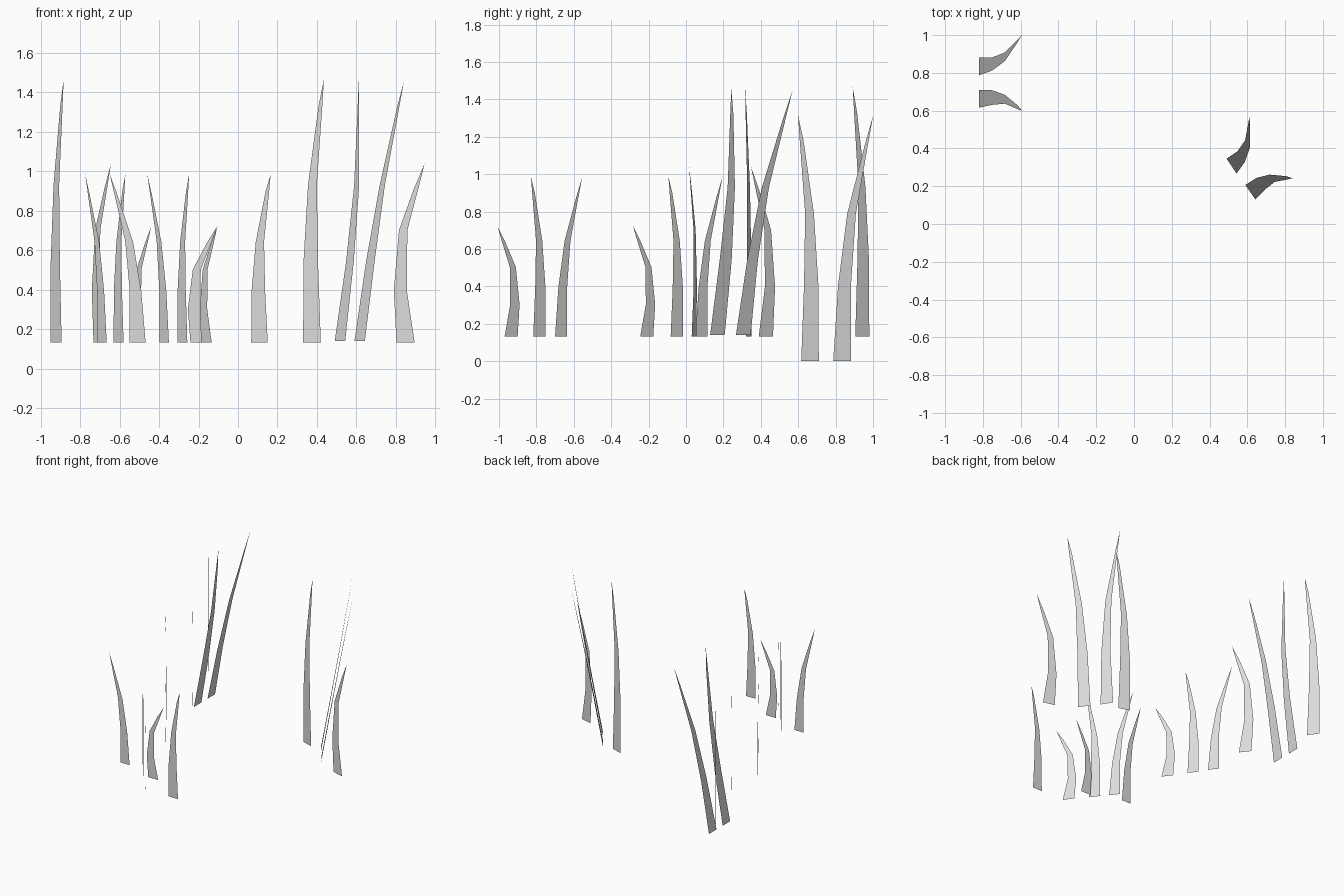
import bpy
import math
from mathutils import Vector

cube = bpy.data.objects.get("Cube")
if cube:
    bpy.data.objects.remove(cube, do_unlink=True)

# One plain grey for every blade
grey = bpy.data.materials.new("plain_grey")
grey.use_nodes = True
grey.diffuse_color = (0.71, 0.71, 0.71, 1)
grey.node_tree.nodes["Principled BSDF"].inputs["Base Color"].default_value = (0.71, 0.71, 0.71, 1)

# Blade outlines: (height, trailing edge, leading edge), closed by a tip (height, offset)
STRAIGHT = ([(0, 0, .094), (.41, .002, .079), (.8, .026, .073), (1.2, .082, .102)], (1.335, .111))
LEANING = ([(0, 0, .095), (.41, .026, .095), (.8, .075, .121), (1.17, .168, .185)], (1.335, .214))
CURLED = ([(0, 0, .095), (.265, -.014, .054), (.57, .013, .057), (.78, .091, .114)], (.907, .147))


def blade(name, shape, corner, heading, base=.132, tilt=0, wide=1, tall=1):
    """Flat blade growing from its trailing corner, widening along the heading."""
    a, t = math.radians(heading), math.radians(tilt)
    along = Vector((math.cos(a), math.sin(a), 0)) * wide
    side = Vector((-math.sin(a), math.cos(a), 0))
    up = (side * math.sin(t) + Vector((0, 0, math.cos(t)))) * tall
    origin = Vector((*corner, base))
    rows, (tip_height, tip_offset) = shape
    verts = []
    for height, trailing, leading in rows:
        for offset in (trailing, leading):
            verts.append(origin + along * offset + up * height)
    verts.append(origin + along * tip_offset + up * tip_height)
    faces = [(i, i + 1, i + 3, i + 2) for i in range(0, len(verts) - 3, 2)]
    tip = len(verts) - 1
    faces.append((tip - 2, tip - 1, tip))
    mesh = bpy.data.meshes.new(name)
    mesh.from_pydata(verts, [], faces)
    mesh.materials.append(grey)
    obj = bpy.data.objects.new(name, mesh)
    bpy.context.collection.objects.link(obj)


# Tall upright blades
blade("tall_blade_back", STRAIGHT, (-.95, .98), -53)
blade("tall_blade_left", STRAIGHT, (.33, .35), -18)

# Tall tilted pairs
blade("tilted_straight_blade_back", STRAIGHT, (-.82, .71), -90, base=0, tilt=9.8)
blade("tilted_leaning_blade_back", LEANING, (-.82, .787), 90, base=0, tilt=-9.8)
blade("tilted_straight_blade_left", STRAIGHT, (.59, .207), -56, base=.14, tilt=9.8)
blade("tilted_leaning_blade_left", LEANING, (.543, .267), 124, base=.14, tilt=-9.8)

# Medium curled blades
blade("curled_blade_left", CURLED, (.803, .055), -15)
blade("curled_blade_back", CURLED, (-.732, .465), -53)

# Three low tufts, each of a straight, a leaning and a short curled blade
TUFTS = {
    "front": (0, (.067, -.97), (-.468, -.695), (-.241, -.785)),
    "middle": (-53, (-.307, -.75), (-.35, -.70), (-.186, -.90)),
    "right": (-53, (-.63, -.015), (-.665, .05), (-.521, -.175)),
}
for place, (turn, straight, leaning, curled) in TUFTS.items():
    blade(place + "_straight_blade", STRAIGHT, straight, turn, wide=.89, tall=.64)
    blade(place + "_leaning_blade", LEANING, leaning, turn + 180, wide=.85, tall=.64)
    blade(place + "_curled_blade", CURLED, curled, turn, wide=.92, tall=.65)
